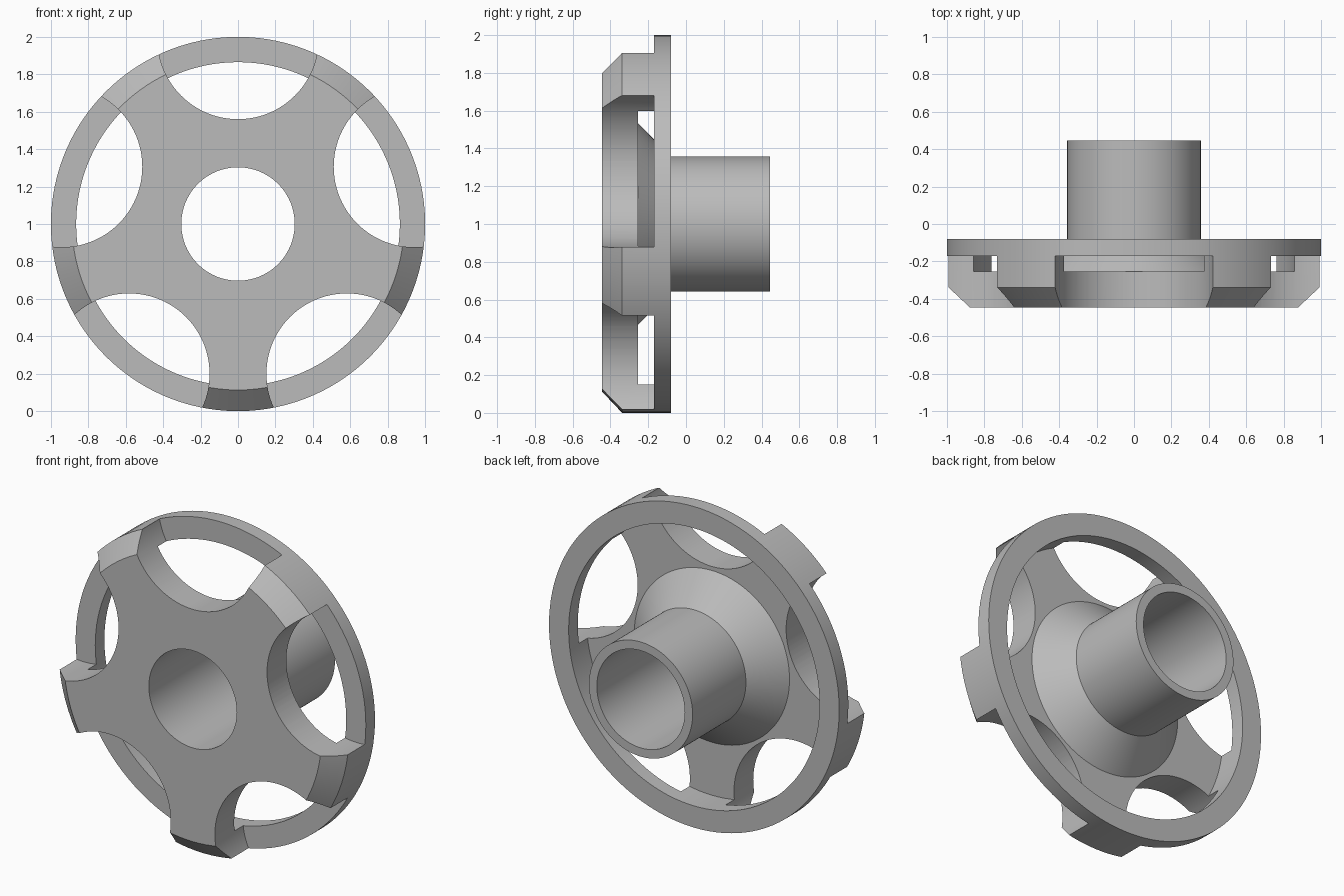
import bpy
import bmesh
from math import cos, sin, pi, radians
from mathutils import Vector, Matrix

cube = bpy.data.objects.get("Cube")
if cube:
    bpy.data.objects.remove(cube, do_unlink=True)

CENTRE_Z = 1.0
RING_FRONT = -0.17
SEGMENTS = 120

grey = bpy.data.materials.new("plain_grey")
grey.use_nodes = True
colour = (0.5, 0.5, 0.5, 1)
grey.diffuse_color = colour
grey.node_tree.nodes["Principled BSDF"].inputs["Base Color"].default_value = colour


def add_object(name, bm):
    bmesh.ops.recalc_face_normals(bm, faces=bm.faces)
    mesh = bpy.data.meshes.new(name)
    bm.to_mesh(mesh)
    bm.free()
    obj = bpy.data.objects.new(name, mesh)
    bpy.context.collection.objects.link(obj)
    mesh.materials.append(grey)
    return obj


def lathe(name, profile):
    """Turn a closed (radius, y) profile about the y axis."""
    bm = bmesh.new()
    rings = []
    for i in range(SEGMENTS):
        a = 2 * pi * i / SEGMENTS
        rings.append([bm.verts.new((r * cos(a), y, CENTRE_Z + r * sin(a)))
                      for r, y in profile])
    count = len(profile)
    for i, ring in enumerate(rings):
        following = rings[(i + 1) % SEGMENTS]
        for j in range(count):
            k = (j + 1) % count
            bm.faces.new((ring[j], ring[k], following[k], following[j]))
    return add_object(name, bm)


# Turned body: chamfered front disc, rear rim, conical flare and hollow hub
wheel = lathe("spoked_wheel_with_hub", [
    (0.303, -0.445), (0.887, -0.445), (1.0, -0.338), (1.0, -0.08),
    (0.865, -0.08), (0.865, -0.255), (0.535, -0.255), (0.357, -0.08),
    (0.357, 0.445), (0.303, 0.445)])

# Five round scallops cut from the front, stopping at the rear ring
bm = bmesh.new()
depth = 0.5
for i in range(5):
    a = radians(90 + 72 * i)
    place = Matrix.Translation(Vector((0.99 * cos(a), RING_FRONT - depth / 2,
                                       CENTRE_Z + 0.99 * sin(a))))
    bmesh.ops.create_cone(bm, cap_ends=True, segments=96, radius1=0.43,
                          radius2=0.43, depth=depth,
                          matrix=place @ Matrix.Rotation(pi / 2, 4, 'X'))
cutter = add_object("scallop_cutter", bm)
cutter.hide_render = True

cut = wheel.modifiers.new("scallops", 'BOOLEAN')
cut.operation = 'DIFFERENCE'
cut.solver = 'EXACT'
cut.object = cutter

bpy.ops.object.select_all(action='DESELECT')
wheel.select_set(True)
bpy.context.view_layer.objects.active = wheel
bpy.ops.object.modifier_apply(modifier=cut.name)
bpy.data.objects.remove(cutter, do_unlink=True)

# Smooth curved walls, crisp machined edges
bpy.ops.object.shade_smooth_by_angle(angle=radians(30))
